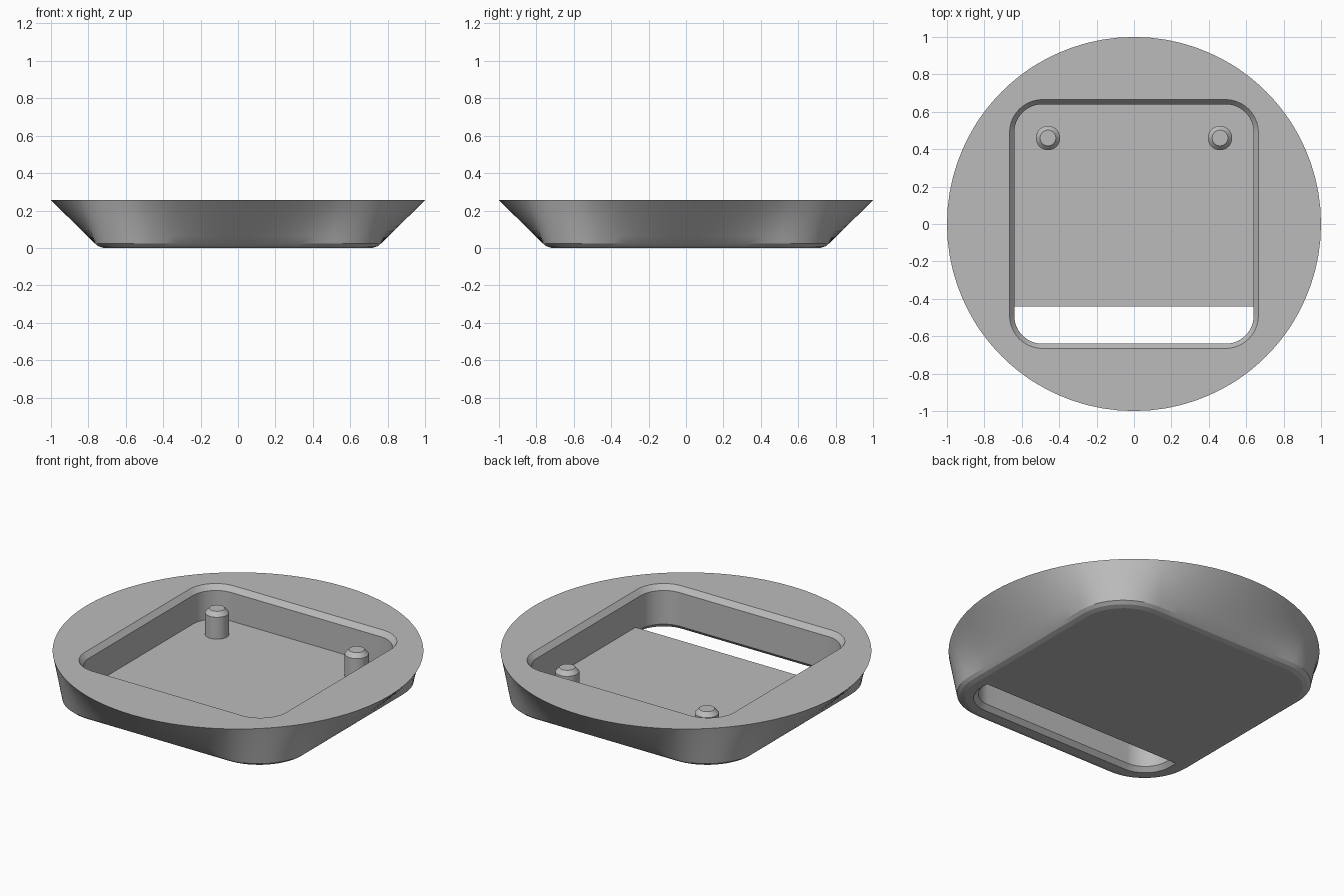
import bpy, bmesh, math

if "Cube" in bpy.data.objects:
    bpy.data.objects.remove(bpy.data.objects["Cube"])

grey = bpy.data.materials.new("plain grey")
grey.diffuse_color = (0.5, 0.5, 0.5, 1)
grey.use_nodes = True
grey.node_tree.nodes["Principled BSDF"].inputs["Base Color"].default_value = grey.diffuse_color

H = 0.255          # overall height
ARC, SIDE = 16, 14  # samples per corner / per straight side


def rounded_square(half, r):
    """Closed outline, counter-clockwise, same point count for every size."""
    pts = []
    c = half - r
    for k in range(4):
        q = k * math.pi / 2
        rot = lambda x, y: (x * math.cos(q) - y * math.sin(q),
                            x * math.sin(q) + y * math.cos(q))
        for i in range(SIDE):
            pts.append(rot(half, -c + 2 * c * i / SIDE))
        for i in range(ARC):
            a = math.pi / 2 * i / ARC
            pts.append(rot(c + r * math.cos(a), c + r * math.sin(a)))
    return pts


def finish(name, bm):
    bmesh.ops.recalc_face_normals(bm, faces=bm.faces)
    me = bpy.data.meshes.new(name)
    bm.to_mesh(me)
    bm.free()
    ob = bpy.data.objects.new(name, me)
    bpy.context.collection.objects.link(ob)
    me.materials.append(grey)
    bpy.ops.object.select_all(action='DESELECT')
    ob.select_set(True)
    bpy.context.view_layer.objects.active = ob
    bpy.ops.object.shade_smooth_by_angle(angle=math.radians(15))
    return ob


def loft(name, rings, closed=False):
    """Skin a list of (outline, z); closed joins last to first, else caps ends."""
    bm = bmesh.new()
    loops = [[bm.verts.new((x, y, z)) for x, y in o] for o, z in rings]
    pairs = list(zip(loops, loops[1:]))
    if closed:
        pairs.append((loops[-1], loops[0]))
    else:
        bm.faces.new(loops[0])
        bm.faces.new(loops[-1])
    for a, b in pairs:
        n = len(a)
        for i in range(n):
            j = (i + 1) % n
            bm.faces.new((a[i], a[j], b[j], b[i]))
    return finish(name, bm)


# Dish body: rounded-square foot lofted to a round rim, with a square pocket
foot = rounded_square(0.765, 0.30)
rim = [(x / math.hypot(x, y), y / math.hypot(x, y)) for x, y in foot]
mix = lambda t: [(a + (c - a) * t, b + (d - b) * t)
                 for (a, b), (c, d) in zip(foot, rim)]
wide = rounded_square(0.665, 0.175)
narrow = rounded_square(0.64, 0.15)
body = [(rounded_square(0.72, 0.255), 0.0),
        (rounded_square(0.747, 0.282), 0.009)]
body += [(mix(i / 6), 0.024 + (H - 0.024) * i / 6) for i in range(7)]
body += [(wide, H), (narrow, H - 0.03), (narrow, 0.025), (wide, 0.0)]
loft("dish_body", body, closed=True)

# Pocket floor, stopping short of the front to leave a slot
CUT = -0.44
outline = [(x, max(y, CUT)) for x, y in wide if y > CUT]
start = next(i for i, p in enumerate(wide) if p[1] > CUT)
outline = [(0.665, CUT)] + outline + [(-0.665, CUT)]
# keep counter-clockwise order starting on the right side
right = [p for p in outline if p[0] >= 0]
left = [p for p in outline if p[0] < 0]
key = lambda p: math.atan2(p[1] - CUT, p[0])
outline = sorted(right + left, key=key)
loft("pocket_floor", [(outline, 0.0), (outline, 0.055)])

# Two locating pegs with chamfered tops
for side, sx in (("left", -1), ("right", 1)):
    ring = lambda r: [(sx * 0.46 + r * math.cos(math.tau * i / 48),
                       0.46 + r * math.sin(math.tau * i / 48)) for i in range(48)]
    loft("peg_" + side, [(ring(0.065), 0.05), (ring(0.065), 0.185),
                         (ring(0.042), 0.21)])
